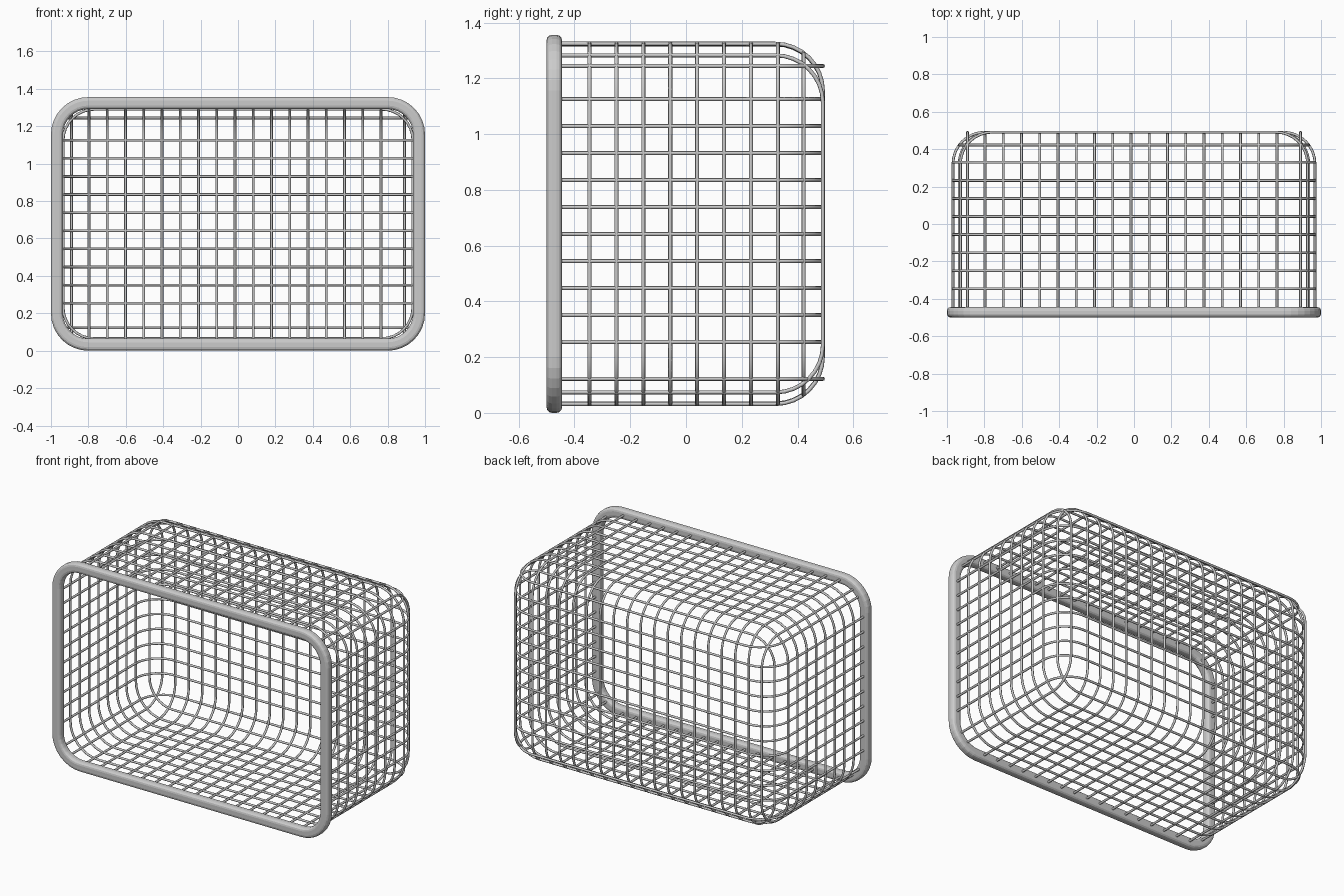
import bpy, bmesh
from math import sin, cos, pi, sqrt

if "Cube" in bpy.data.objects:
    bpy.data.objects.remove(bpy.data.objects["Cube"])

HX, HZ, CZ = 0.968, 0.646, 0.678      # wire half width, half height, centre height
FRONT, BACK = -0.472, 0.491           # wire ends and back plane
RC, RB = 0.20, 0.17                   # corner radius (front view), back bend radius
WIRE = 0.0072


def arc(cx, cy, r, a0, a1, n=8):
    return [(cx + r * cos(a0 + (a1 - a0) * i / n), cy + r * sin(a0 + (a1 - a0) * i / n))
            for i in range(n + 1)]


def rounded_rect(hx, hz, r, n=8):
    pts = []
    for k, (sx, sz) in enumerate([(1, 1), (-1, 1), (-1, -1), (1, -1)]):
        pts += arc(sx * (hx - r), sz * (hz - r), r, k * pi / 2, (k + 1) * pi / 2, n)
    return pts


def u_bend(h):
    """U-shaped path as (side, y) points: front -> back -> front."""
    return ([(h, FRONT)] + arc(h - RB, BACK - RB, RB, 0, pi / 2)
            + arc(-h + RB, BACK - RB, RB, pi / 2, pi) + [(-h, FRONT)])


def half_extent(d, half_d, half_other):
    """Half size of a wire at offset d, pulled in where the box corner is rounded."""
    t = max(0, abs(d) - (half_d - RC))
    return half_other - RC + sqrt(RC * RC - t * t)


def wires(name, paths, closed=False):
    cu = bpy.data.curves.new(name, 'CURVE')
    cu.dimensions = '3D'
    cu.bevel_depth = WIRE
    cu.bevel_resolution = 2
    cu.use_fill_caps = True
    for path in paths:
        sp = cu.splines.new('POLY')
        sp.points.add(len(path) - 1)
        for p, co in zip(sp.points, path):
            p.co = (*co, 1)
        sp.use_cyclic_u = closed
        sp.use_smooth = True
    ob = bpy.data.objects.new(name, cu)
    bpy.context.collection.objects.link(ob)
    bpy.ops.object.select_all(action='DESELECT')
    ob.select_set(True)
    bpy.context.view_layer.objects.active = ob
    bpy.ops.object.convert(target='MESH')


# U wires running over the top, down the back and along the bottom
xs = [-0.89] + [-0.797 + 0.0976 * i for i in range(17)] + [0.89]
wires("vertical_wires", [[(x, y, CZ + s) for s, y in u_bend(half_extent(x, HX, HZ))] for x in xs])

# U wires running around the sides and across the back
zs = [0.122] + [0.254 + 0.0968 * i for i in range(10)] + [1.244]
wires("horizontal_wires", [[(s, y, z) for s, y in u_bend(half_extent(z - CZ, HZ, HX))] for z in zs])

# closed rings around the basket, the last one sitting on the back bend
rings = []
for y in [-0.346 + 0.0965 * i for i in range(8)] + [0.422]:
    t = max(0, y - (BACK - RB))
    inset = RB - sqrt(RB * RB - t * t)
    rings.append([(x, y, CZ + z) for x, z in rounded_rect(HX - inset, HZ - inset, RC - inset)])
wires("ring_wires", rings, True)

# thick front rim: rounded profile swept around a rounded rectangle
profile = []
for k, (su, sv) in enumerate([(1, 1), (-1, 1), (-1, -1), (1, -1)]):
    profile += arc(su * 0.013, sv * 0.0085, 0.019, k * pi / 2, (k + 1) * pi / 2, 3)
bm = bmesh.new()
loops = []
for u, v in profile:
    path = rounded_rect(HX + u, CZ - 0.032 + u, 0.168 + u)
    loops.append([bm.verts.new((x, -0.4725 + v, CZ + z)) for x, z in path])
for a, b in zip(loops, loops[1:] + loops[:1]):
    for i in range(len(a)):
        j = (i + 1) % len(a)
        bm.faces.new((a[i], a[j], b[j], b[i]))
bmesh.ops.recalc_face_normals(bm, faces=bm.faces)
me = bpy.data.meshes.new("front_rim")
bm.to_mesh(me)
bm.free()
bpy.context.collection.objects.link(bpy.data.objects.new("front_rim", me))
